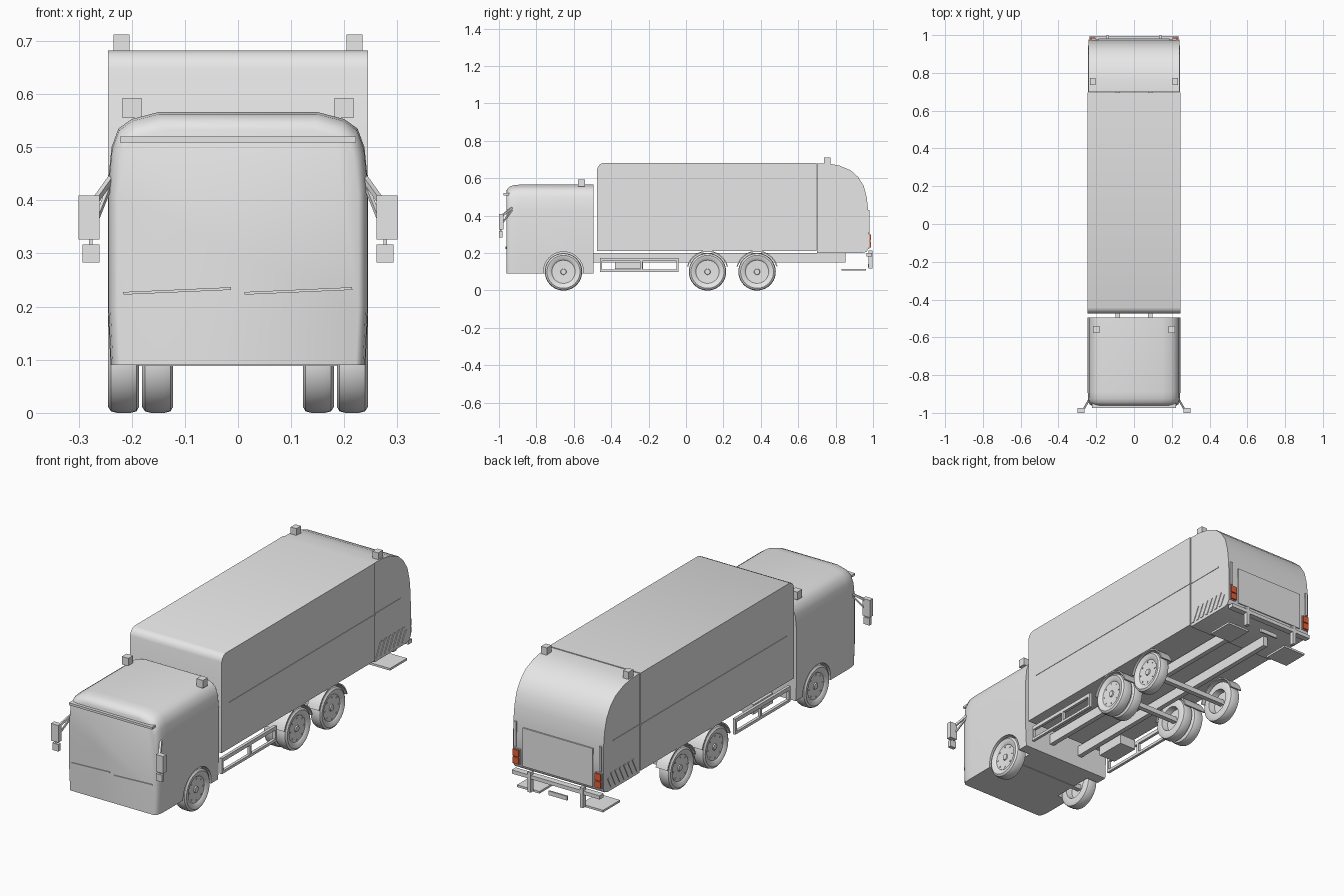
import bpy, bmesh, math
from mathutils import Matrix, Vector

if "Cube" in bpy.data.objects:
    bpy.data.objects.remove(bpy.data.objects["Cube"])


def material(name, rgb):
    m = bpy.data.materials.new(name)
    m.use_nodes = True
    m.diffuse_color = (*rgb, 1)
    m.node_tree.nodes["Principled BSDF"].inputs["Base Color"].default_value = (*rgb, 1)
    return m


GREY = material("light grey", (0.8, 0.8, 0.8))
RED = material("lamp red", (0.8, 0.12, 0.04))
SIDES = (("left", 1), ("right", -1))


def finish(name, bm, mat=GREY, smooth=None):
    bmesh.ops.recalc_face_normals(bm, faces=bm.faces)
    me = bpy.data.meshes.new(name)
    bm.to_mesh(me)
    bm.free()
    me.materials.append(mat)
    ob = bpy.data.objects.new(name, me)
    bpy.context.collection.objects.link(ob)
    if smooth:
        activate(ob)
        bpy.ops.object.shade_smooth_by_angle(angle=math.radians(smooth))
    return ob


def activate(ob):
    bpy.ops.object.select_all(action='DESELECT')
    ob.select_set(True)
    bpy.context.view_layer.objects.active = ob


def box(name, x, y, z, mat=GREY):
    """Box from (min, max) pairs."""
    bm = bmesh.new()
    size = [b - a for a, b in (x, y, z)]
    mid = Vector([(a + b) / 2 for a, b in (x, y, z)])
    bmesh.ops.create_cube(bm, size=1, matrix=Matrix.Translation(mid) @ Matrix.Diagonal((*size, 1)))
    return finish(name, bm, mat)


def side_box(name, s, x, y, z, mat=GREY):
    return box(name, sorted((s * x[0], s * x[1])), y, z, mat)


def loft(name, rings, smooth=None):
    """Skin closed rings of equal length and cap both ends."""
    bm = bmesh.new()
    loops = [[bm.verts.new(p) for p in ring] for ring in rings]
    for a, b in zip(loops, loops[1:]):
        for i in range(len(a)):
            j = (i + 1) % len(a)
            bm.faces.new((a[i], a[j], b[j], b[i]))
    bm.faces.new(loops[0])
    bm.faces.new(loops[-1])
    return finish(name, bm, GREY, smooth)


def prism(name, yz, x0, x1, smooth=None):
    return loft(name, [[(x, y, z) for y, z in yz] for x in (x0, x1)], smooth)


def bar(name, a, b, w):
    """Square bar between two points."""
    a, b = Vector(a), Vector(b)
    d = b - a
    rot = d.to_track_quat('Z', 'Y').to_matrix().to_4x4()
    bm = bmesh.new()
    bmesh.ops.create_cube(bm, size=1, matrix=Matrix.Translation((a + b) / 2) @ rot
                          @ Matrix.Diagonal((w, w, d.length, 1)))
    return finish(name, bm)


# Cab: rounded section lofted from windscreen to back wall
half = [(0.24, 0.09), (0.245, 0.2), (0.245, 0.43), (0.238, 0.5), (0.225, 0.535),
        (0.2, 0.553), (0.15, 0.566)]
section = half + [(-x, z) for x, z in reversed(half)]
stations = [(-0.96, 0.925, 0.93), (-0.955, 0.955, 0.955), (-0.945, 0.98, 0.975),
            (-0.925, 0.995, 0.992), (-0.89, 1, 1), (-0.495, 1, 1)]
cab = loft("cab", [[(x * sx, y, 0.09 + (z - 0.09) * sz) for x, z in section]
                   for y, sx, sz in stations], 35)

# Wheel arches cut into the cab sides
for side, s in SIDES:
    bm = bmesh.new()
    bmesh.ops.create_cone(bm, cap_ends=True, segments=40, radius1=0.107, radius2=0.107, depth=0.12,
                          matrix=Matrix.Translation((s * 0.235, -0.655, 0.1))
                          @ Matrix.Rotation(math.pi / 2, 4, 'Y'))
    cutter = finish("arch_cutter", bm)
    cutter.hide_render = True
    mod = cab.modifiers.new("arch", 'BOOLEAN')
    mod.operation = 'DIFFERENCE'
    mod.solver = 'EXACT'
    mod.object = cutter
    activate(cab)
    bpy.ops.object.modifier_apply(modifier=mod.name)
    bpy.data.objects.remove(cutter)

# Cab fittings
box("sun_visor", (-0.222, 0.222), (-0.975, -0.945), (0.509, 0.52))
for side, s in SIDES:
    x0 = 0.012 if s > 0 else -0.216
    bar(side + "_wiper", (x0, -0.962, 0.225), (x0 + 0.203, -0.962, 0.234), 0.005)
    side_box(side + "_mirror", s, (0.261, 0.3), (-1.0, -0.975), (0.326, 0.409))
    side_box(side + "_lower_mirror", s, (0.261, 0.293), (-1.0, -0.982), (0.283, 0.317))
    bar(side + "_mirror_arm", (s * 0.238, -0.93, 0.442), (s * 0.268, -0.983, 0.4), 0.01)
    bar(side + "_mirror_brace", (s * 0.24, -0.93, 0.43), (s * 0.268, -0.983, 0.36), 0.007)
    bar(side + "_mirror_link", (s * 0.277, -0.99, 0.33), (s * 0.277, -0.99, 0.31), 0.007)
    side_box(side + "_front_beacon", s, (0.182, 0.217), (-0.577, -0.541), (0.555, 0.593))
    side_box(side + "_rear_beacon", s, (0.204, 0.234), (0.737, 0.772), (0.67, 0.712))

# Cargo body with a rounded leading roof edge
prism("cargo_body", [(-0.475, 0.21), (-0.475, 0.648), (-0.469, 0.664), (-0.458, 0.676),
                     (-0.443, 0.682), (0.697, 0.682), (0.697, 0.21)], -0.245, 0.245, 35)

# Rounded tail section
tail = [(0.7, 0.2), (0.7, 0.68), (0.76, 0.679), (0.82, 0.668), (0.88, 0.643), (0.92, 0.607),
        (0.95, 0.56), (0.966, 0.5), (0.974, 0.43), (0.976, 0.36), (0.976, 0.225),
        (0.965, 0.207), (0.94, 0.2)]
prism("tail_section", tail, -0.241, 0.241, 35)
box("tailgate_panel", (-0.187, 0.187), (0.972, 0.981), (0.225, 0.41))

for side, s in SIDES:
    # Side trim strips
    side_box(side + "_body_trim", s, (0.244, 0.247), (-0.42, 0.697), (0.43, 0.435))
    side_box(side + "_tail_trim", s, (0.24, 0.243), (0.7, 0.9), (0.43, 0.435))
    # Slanted warning stripes
    for i in range(7):
        y = 0.708 + i * 0.033
        pts = [(y, 0.215), (y + 0.014, 0.215), (y + 0.05, 0.285), (y + 0.036, 0.285)]
        if i == 6:
            pts = [(y, 0.215), (y + 0.014, 0.215), (y + 0.04, 0.265), (y + 0.026, 0.265)]
        prism(f"{side}_stripe_{i + 1}", pts, s * 0.24, s * 0.244)
    # Tail lamps and lamp strips
    side_box(side + "_lamp_housing", s, (0.2, 0.238), (0.968, 0.98), (0.228, 0.302))
    side_box(side + "_lower_lamp", s, (0.203, 0.235), (0.978, 0.988), (0.231, 0.262), RED)
    side_box(side + "_upper_lamp", s, (0.203, 0.235), (0.978, 0.988), (0.266, 0.299), RED)
    side_box(side + "_lamp_strip", s, (0.222, 0.234), (0.965, 0.982), (0.31, 0.43))
    # Rear bumper posts and flat plates behind the wheels
    side_box(side + "_bumper_post", s, (0.132, 0.148), (0.976, 0.998), (0.118, 0.215))
    side_box(side + "_rear_plate", s, (0.11, 0.23), (0.832, 0.962), (0.106, 0.116))
    # Chassis rails
    side_box(side + "_chassis_rail", s, (0.073, 0.097), (-0.52, 0.852), (0.15, 0.2))
    # Side guard frame
    for label, z in (("top", (0.157, 0.175)), ("bottom", (0.1, 0.113))):
        side_box(f"{side}_guard_{label}", s, (0.222, 0.236), (-0.46, -0.04), z)
    for i, y in enumerate((-0.46, -0.245, -0.052)):
        side_box(f"{side}_guard_post_{i + 1}", s, (0.222, 0.236), (y, y + 0.012), (0.1, 0.175))

box("rear_bumper", (-0.235, 0.235), (0.965, 0.995), (0.182, 0.2))
box("rear_number_panel", (-0.05, 0.05), (0.972, 0.98), (0.122, 0.142))
box("side_tank", (-0.2, -0.11), (-0.38, -0.23), (0.115, 0.163))

# Wheels: lathed section with dished inner face and bolts
WHEEL = [(0, 0.238), (0.014, 0.238), (0.016, 0.233), (0.062, 0.235), (0.068, 0.241), (0.088, 0.245),
         (0.097, 0.239), (0.1, 0.228), (0.1, 0.202), (0.097, 0.191), (0.088, 0.186),
         (0.06, 0.188), (0.055, 0.218), (0, 0.218)]


def wheel(name, s, y, offset=0.0):
    bm = bmesh.new()
    vs = [bm.verts.new((s * (x - offset), y, 0.1 + r)) for r, x in WHEEL]
    es = [bm.edges.new(p) for p in zip(vs, vs[1:])]
    bmesh.ops.spin(bm, geom=vs + es, cent=(0, y, 0.1), axis=(1, 0, 0), angle=math.tau,
                   steps=40, use_duplicate=False)
    bmesh.ops.remove_doubles(bm, verts=bm.verts, dist=0.0002)
    for k in range(8):
        a = math.tau * k / 8
        p = (s * (0.235 - offset), y + 0.052 * math.cos(a), 0.1 + 0.052 * math.sin(a))
        bmesh.ops.create_cube(bm, size=0.005, matrix=Matrix.Translation(p))
    finish(name, bm, GREY, 35)


def arc(y, r, steps=16):
    angles = [math.radians(15 + 150 * k / steps) for k in range(steps + 1)]
    return [(y + r * math.cos(a), 0.1 + r * math.sin(a)) for a in angles]


for side, s in SIDES:
    wheel(side + "_front_wheel", s, -0.655)
    wheel(side + "_drive_wheel", s, 0.115)
    wheel(side + "_inner_drive_wheel", s, 0.115, 0.064)
    wheel(side + "_rear_wheel", s, 0.38)
    for label, y, x in (("drive", 0.115, 0.125), ("rear", 0.38, 0.18)):
        prism(f"{side}_{label}_mudguard", arc(y, 0.113) + arc(y, 0.107)[::-1], s * x, s * 0.243, 35)

# Axles
for label, y in (("front", -0.655), ("drive", 0.115), ("rear", 0.38)):
    box(label + "_axle", (-0.22, 0.22), (y - 0.012, y + 0.012), (0.088, 0.112))
